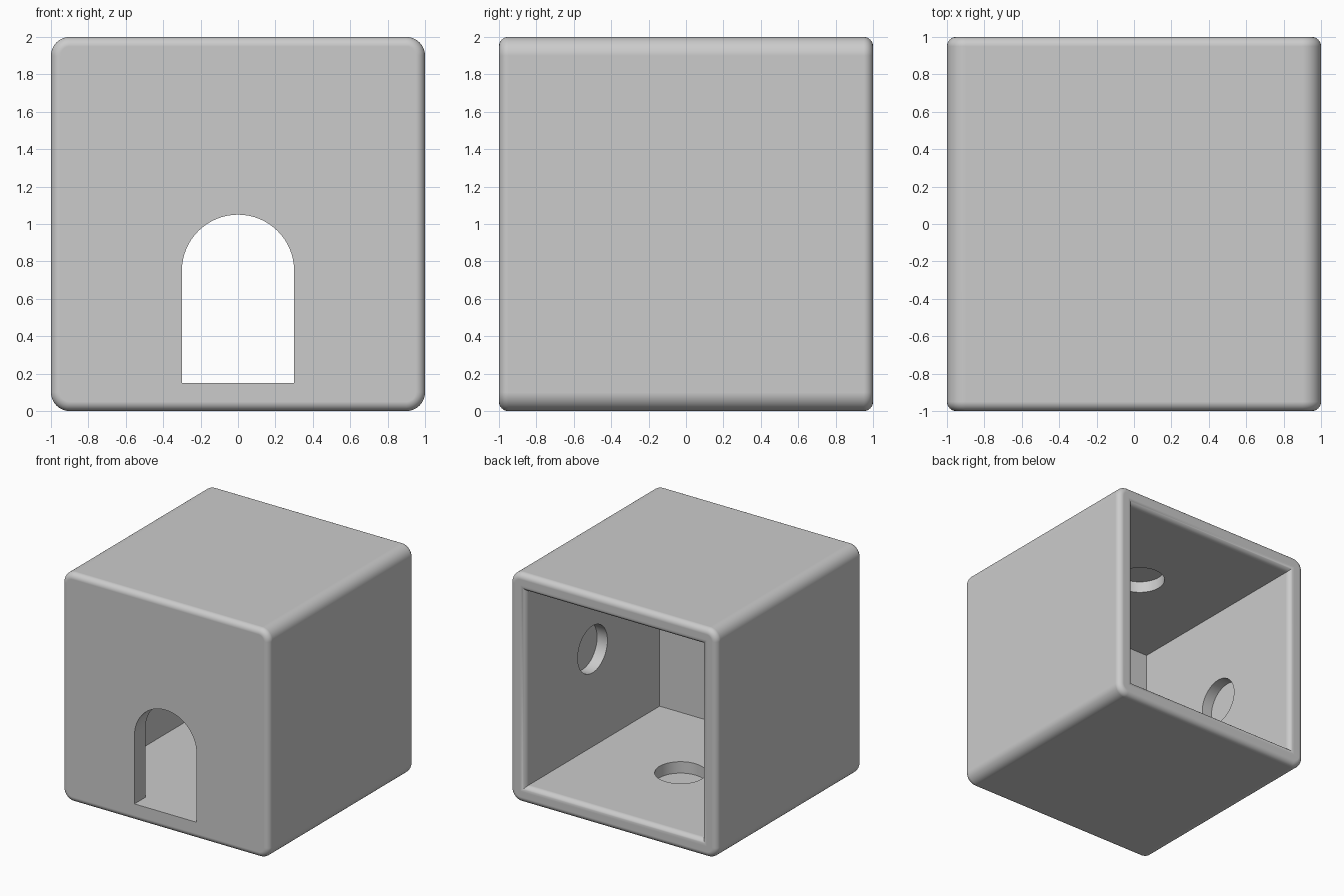
import bpy, bmesh
from math import sin, cos, pi
from mathutils import Matrix, Vector

cube = bpy.data.objects.get("Cube")
if cube:
    bpy.data.objects.remove(cube, do_unlink=True)

WALL = 0.15
INNER = 1 - WALL
RIM = 0.05          # fillet of the front and back edges
MID_Y = WALL / 2    # middle of the cavity depth

grey = bpy.data.materials.new("light_grey")
grey.use_nodes = True
grey.diffuse_color = (0.6, 0.6, 0.6, 1)
grey.node_tree.nodes["Principled BSDF"].inputs["Base Color"].default_value = (0.6, 0.6, 0.6, 1)


def make_object(name, bm):
    bmesh.ops.recalc_face_normals(bm, faces=bm.faces)
    mesh = bpy.data.meshes.new(name)
    bm.to_mesh(mesh)
    bm.free()
    obj = bpy.data.objects.new(name, mesh)
    mesh.materials.append(grey)
    bpy.context.collection.objects.link(obj)
    return obj


def loft(name, rings):
    """Closed solid through rings of equal point count."""
    bm = bmesh.new()
    loops = [[bm.verts.new(p) for p in ring] for ring in rings]
    for a, b in zip(loops, loops[1:]):
        for i in range(len(a)):
            j = (i + 1) % len(a)
            bm.faces.new((a[i], a[j], b[j], b[i]))
    bm.faces.new(loops[0])
    bm.faces.new(loops[-1])
    return make_object(name, bm)


def round_edges(bm, radius, segments, rule):
    edges = [e for e in bm.edges if rule(*[v.co for v in e.verts])]
    bmesh.ops.bevel(bm, geom=edges, offset=radius, segments=segments,
                    profile=0.5, affect='EDGES', clamp_overlap=False)


# Outer block: wide rounding along the depth, tighter on front and back
bm = bmesh.new()
bmesh.ops.create_cube(bm, size=2, matrix=Matrix.Translation((0, 0, 1)))
round_edges(bm, 0.1, 10, lambda a, b: abs(a.y - b.y) > 1)
round_edges(bm, RIM, 8, lambda a, b: abs(a.y - b.y) < 1e-4 and abs(a.y) > 0.999)
shell = make_object("box_shell", bm)

# Cavity, flared at the mouth so the inner rim is rounded
steps = [(-INNER, INNER)]
for i in range(9):
    t = i / 8 * pi / 2
    steps.append((1 - RIM + RIM * sin(t), INNER + RIM - RIM * cos(t)))
steps.append((1.1, INNER + RIM))
corners = ((-1, -1), (1, -1), (1, 1), (-1, 1))
cutters = [loft("cavity_cutter", [[(w * sx, y, 1 + w * sz) for sx, sz in corners] for y, w in steps])]

# Arched doorway in the front wall
arch = [(-0.3, WALL), (0.3, WALL)]
arch += [(0.3 * cos(i * pi / 32), 0.75 + 0.3 * sin(i * pi / 32)) for i in range(33)]
cutters.append(loft("doorway_cutter", [[(x, y, z) for x, z in arch] for y in (-1.2, -0.7)]))

# Round blind pockets inside both sides, the floor and the ceiling
for axis in ((1, 0, 0), (-1, 0, 0), (0, 0, 1), (0, 0, -1)):
    d = Vector(axis)
    place = Matrix.Translation(Vector((0, MID_Y, 1)) + d * INNER) @ d.to_track_quat('Z', 'Y').to_matrix().to_4x4()
    bm = bmesh.new()
    bmesh.ops.create_cone(bm, cap_ends=True, segments=64, radius1=0.205, radius2=0.205,
                          depth=0.2, matrix=place)
    cutters.append(make_object("pocket_cutter", bm))

bpy.ops.object.select_all(action='DESELECT')
bpy.context.view_layer.objects.active = shell
shell.select_set(True)
for cutter in cutters:
    cutter.hide_render = True
    mod = shell.modifiers.new(cutter.name, 'BOOLEAN')
    mod.operation = 'DIFFERENCE'
    mod.solver = 'EXACT'
    mod.object = cutter
    bpy.ops.object.modifier_apply(modifier=mod.name)
    bpy.data.objects.remove(cutter, do_unlink=True)

# Smooth fillets with flat walls
bpy.ops.object.shade_smooth_by_angle(angle=pi / 6)
weighted = shell.modifiers.new("flat_walls", 'WEIGHTED_NORMAL')
weighted.keep_sharp = True
